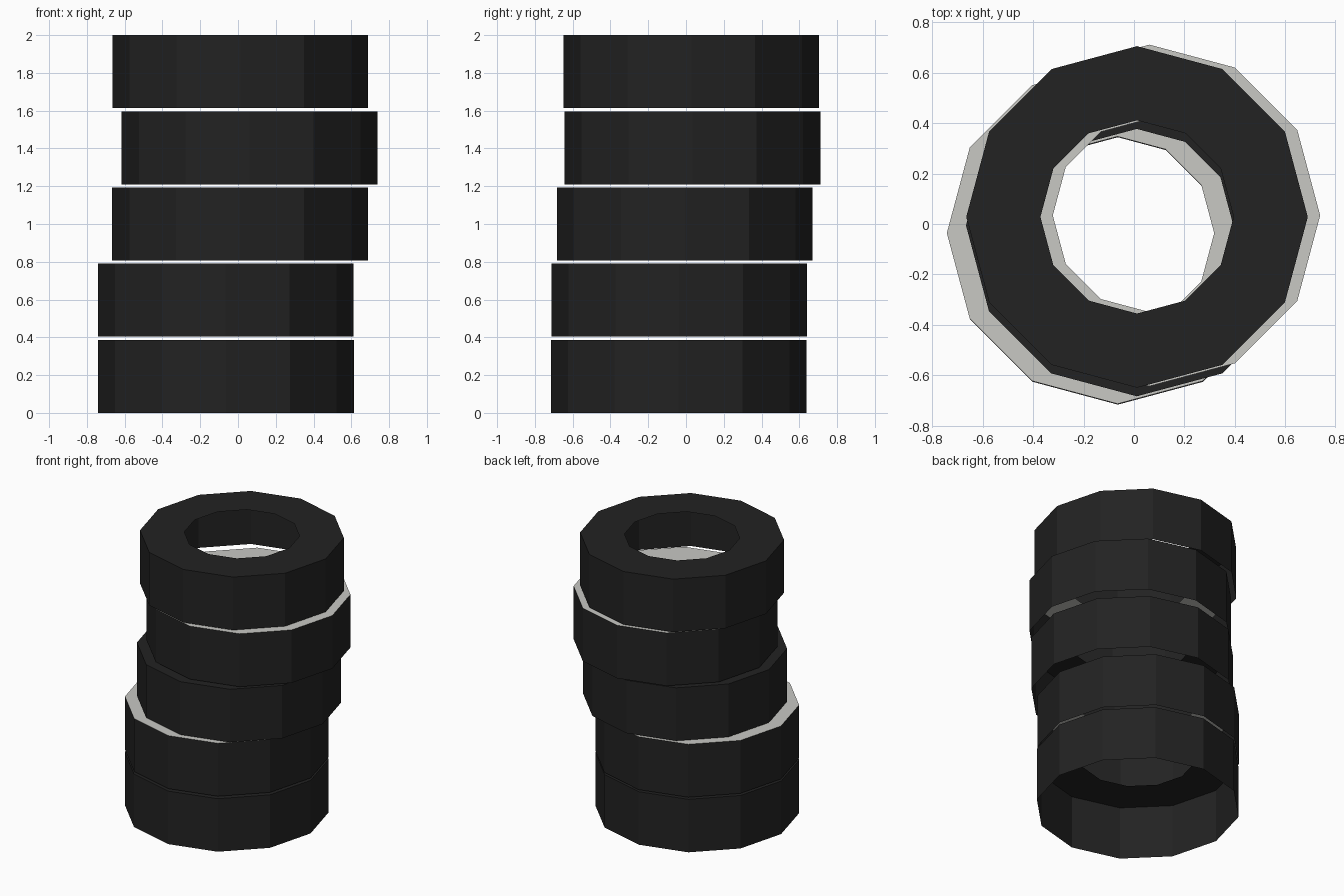
import bpy, bmesh, math

if "Cube" in bpy.data.objects:
    bpy.data.objects.remove(bpy.data.objects["Cube"])

SIDES, R_OUT, R_IN, HEIGHT = 12, 0.677, 0.383, 0.387


def material(name, rgb):
    m = bpy.data.materials.new(name)
    m.diffuse_color = (*rgb, 1)
    m.use_nodes = True
    m.node_tree.nodes["Principled BSDF"].inputs["Base Color"].default_value = m.diffuse_color
    return m


rubber = material("black_rubber", (0.016, 0.016, 0.016))
painted = material("pale_grey", (0.58, 0.58, 0.55))


def tyre(name, x, y, z, top):
    # open-bottomed tyre: outer wall and a flat top ring, no inner wall
    bm = bmesh.new()

    def ring(r, h):
        return [bm.verts.new((r * math.cos(math.tau * i / SIDES),
                              r * math.sin(math.tau * i / SIDES), h))
                for i in range(SIDES)]

    low, high, hole = ring(R_OUT, 0), ring(R_OUT, HEIGHT), ring(R_IN, HEIGHT)
    for i in range(SIDES):
        j = (i + 1) % SIDES
        bm.faces.new((low[i], low[j], high[j], high[i]))
        bm.faces.new((high[i], high[j], hole[j], hole[i])).material_index = 1
    mesh = bpy.data.meshes.new(name)
    bm.to_mesh(mesh)
    bm.free()
    mesh.materials.append(rubber)
    mesh.materials.append(top)
    ob = bpy.data.objects.new(name, mesh)
    ob.location = (x, y, z)
    bpy.context.collection.objects.link(ob)


# stack of five, slightly shifted; the second and fourth have pale tops
stack = [(-0.064, -0.039, rubber), (-0.065, -0.036, painted),
         (0.011, -0.006, rubber), (0.061, 0.034, painted),
         (0.012, 0.028, rubber)]
for n, (x, y, top) in enumerate(stack):
    tyre(f"tyre_{n + 1}", x, y, n * (2 - HEIGHT) / 4, top)
